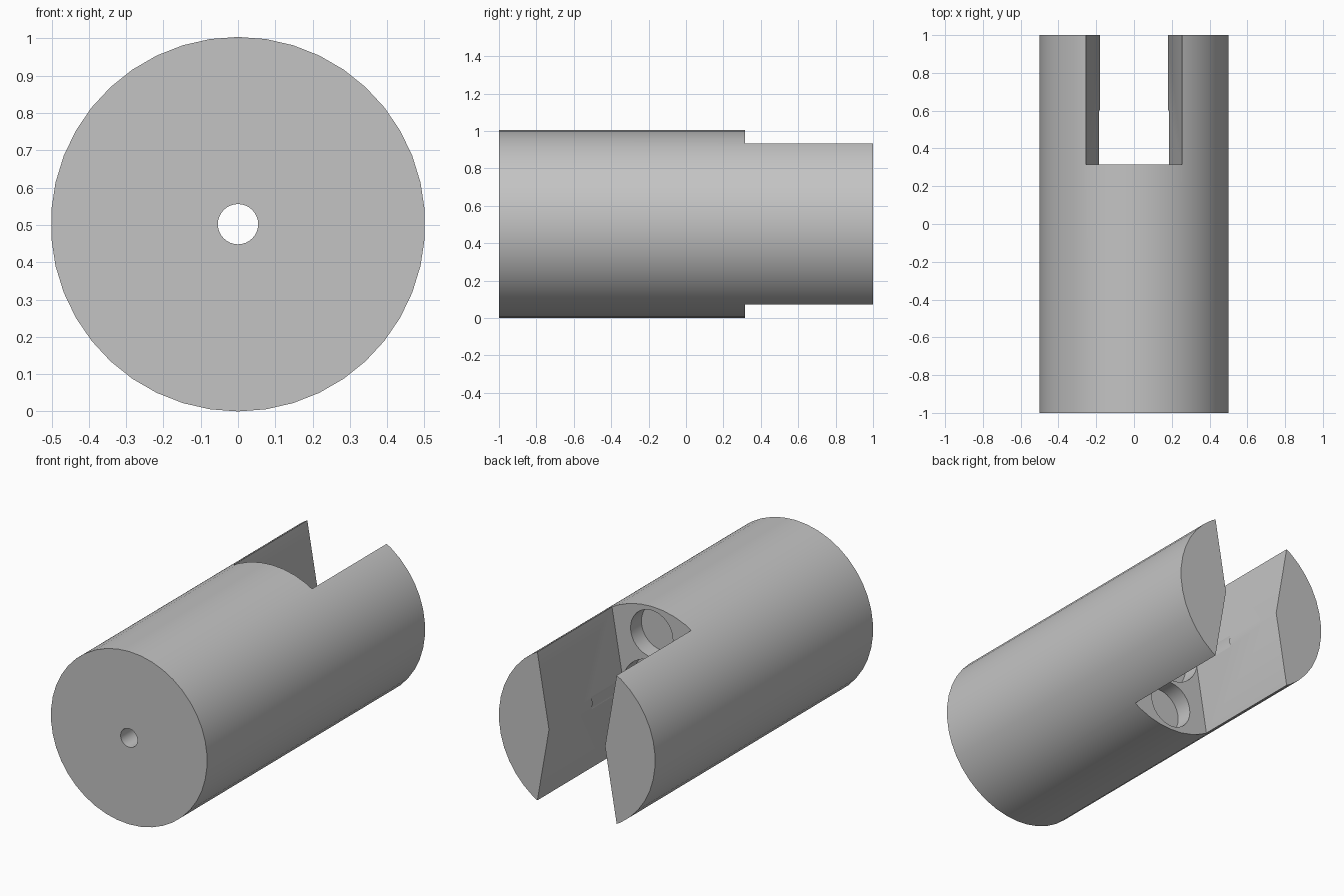
import bpy, bmesh, math
from mathutils import Matrix, Vector

cube = bpy.data.objects.get("Cube")
if cube:
    bpy.data.objects.remove(cube, do_unlink=True)

RADIUS = 0.502      # body radius, the axis lies along y
FLOOR_Y = 0.315     # end of the slot

grey = bpy.data.materials.new("plain grey")
grey.use_nodes = True
colour = (0.55, 0.55, 0.55, 1)
grey.diffuse_color = colour
grey.node_tree.nodes["Principled BSDF"].inputs["Base Color"].default_value = colour


def finish(name, bm):
    bmesh.ops.recalc_face_normals(bm, faces=bm.faces[:])
    mesh = bpy.data.meshes.new(name)
    bm.to_mesh(mesh)
    bm.free()
    mesh.materials.append(grey)
    obj = bpy.data.objects.new(name, mesh)
    bpy.context.collection.objects.link(obj)
    return obj


def rod(name, radius, y0, y1, z, sides):
    """Cylinder along y between y0 and y1."""
    bm = bmesh.new()
    place = Matrix.Translation((0, (y0 + y1) / 2, z)) @ Matrix.Rotation(math.pi / 2, 4, 'X')
    bmesh.ops.create_cone(bm, cap_ends=True, segments=sides, radius1=radius,
                          radius2=radius, depth=y1 - y0, matrix=place)
    return finish(name, bm)


def slot_prism():
    """Slot with a waist at mid height, flaring towards top and bottom."""
    waist, flare, reach = 0.18, 0.285, 0.605
    profile = [(-waist, 0), (-flare, -reach), (flare, -reach),
               (waist, 0), (flare, reach), (-flare, reach)]
    bm = bmesh.new()
    face = bm.faces.new([bm.verts.new((x, FLOOR_Y, RADIUS + z)) for x, z in profile])
    out = bmesh.ops.extrude_face_region(bm, geom=[face])
    moved = [v for v in out["geom"] if isinstance(v, bmesh.types.BMVert)]
    bmesh.ops.translate(bm, verts=moved, vec=Vector((0, 1, 0)))
    return finish("slot_cutter", bm)


body = rod("slotted_cylinder", RADIUS, -1, 1, RADIUS, 42)

# Slot, through bore, central counterbore and two blind holes in the slot floor
pocket_y = FLOOR_Y - 0.1
cutters = [
    slot_prism(),
    rod("bore_cutter", 0.054, -1.1, 0.6, RADIUS, 32),
    rod("counterbore_cutter", 0.19, pocket_y, 0.6, RADIUS, 40),
]
for side in (-1, 1):
    cutters.append(rod("blind_hole_cutter", 0.136, pocket_y, 0.6,
                       RADIUS + side * 0.343, 32))

bpy.ops.object.select_all(action='DESELECT')
bpy.context.view_layer.objects.active = body
body.select_set(True)
for cutter in cutters:
    cutter.hide_render = True
    mod = body.modifiers.new("cut", 'BOOLEAN')
    mod.operation = 'DIFFERENCE'
    mod.solver = 'EXACT'
    mod.object = cutter
    bpy.ops.object.modifier_apply(modifier=mod.name)
    bpy.data.objects.remove(cutter, do_unlink=True)

bpy.ops.object.shade_smooth_by_angle(angle=math.radians(20))
